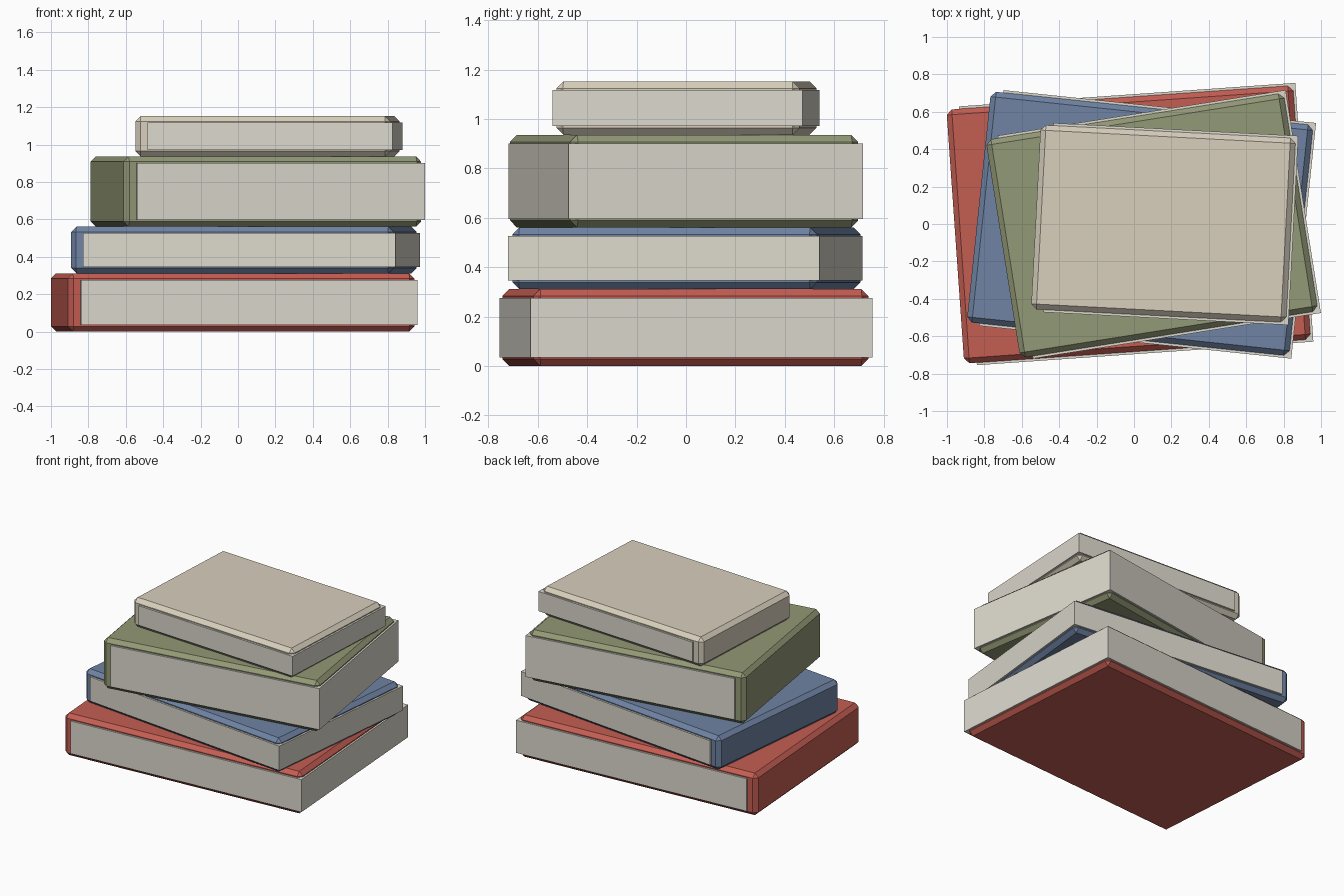
import bpy
from math import radians
from mathutils import Matrix, Vector

if "Cube" in bpy.data.objects:
    bpy.data.objects.remove(bpy.data.objects["Cube"])

BEVEL = 0.028        # chamfer on every cover edge
SPINE = 0.067        # pages start this far in from the spine
OVERHANG = 0.0135    # pages poke out past the other three sides
COVER = 0.035        # cover board thickness


def material(name, rgb):
    m = bpy.data.materials.new(name)
    m.diffuse_color = (*rgb, 1)
    m.use_nodes = True
    m.node_tree.nodes["Principled BSDF"].inputs["Base Color"].default_value = m.diffuse_color
    return m


def box(name, size, offset, pos, angle, mat):
    """Box sized and offset in book space, then turned about the book centre."""
    bpy.ops.mesh.primitive_cube_add(size=1, location=pos, rotation=(0, 0, angle))
    ob = bpy.context.object
    ob.name = name
    ob.data.transform(Matrix.Translation(Vector(offset)) @ Matrix.Diagonal((*size, 1)))
    ob.data.materials.append(mat)
    return ob


pages_mat = material("paper", (0.72, 0.69, 0.61))


def book(name, size, centre, z, degrees, rgb):
    w, d, h = size
    pos = (centre[0], centre[1], z + h / 2)
    a = radians(degrees)
    # chamfered cover with the spine on the left
    cover = box(name + "_cover", size, (0, 0, 0), pos, a, material(name, rgb))
    bev = cover.modifiers.new("chamfer", 'BEVEL')
    bev.width = BEVEL
    bev.segments = 1
    # page block
    box(name + "_pages",
        (w - SPINE + OVERHANG, d + 2 * OVERHANG, h - 2 * COVER),
        ((SPINE + OVERHANG) / 2, 0, 0), pos, a, pages_mat)


# stack from bottom to top: name, size, centre, turn, colour
stack = [
    ("red_book", (1.857, 1.36, 0.311), (-0.029, -0.003), 4, (0.55, 0.11, 0.085)),
    ("blue_book", (1.733, 1.24, 0.25), (0.032, 0.002), -6, (0.16, 0.23, 0.37)),
    ("green_book", (1.612, 1.18, 0.375), (0.0955, -0.008), 9, (0.29, 0.32, 0.18)),
    ("cream_book", (1.365, 0.986, 0.216), (0.157, 0.002), -3, (0.69, 0.63, 0.51)),
]
z = 0
for name, size, centre, turn, rgb in stack:
    book(name, size, centre, z, turn, rgb)
    z += size[2]
